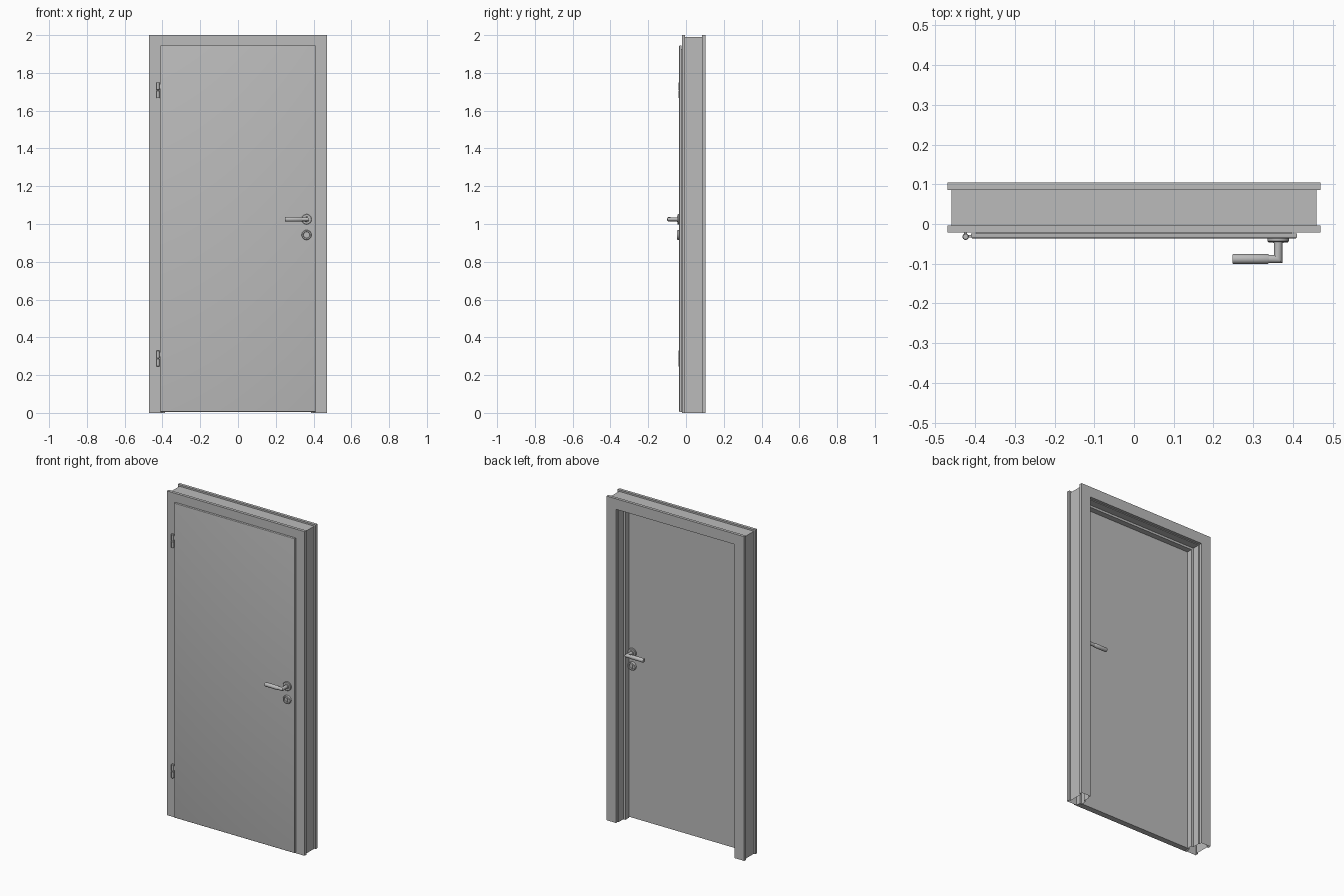
import bpy, bmesh, math

if "Cube" in bpy.data.objects:
    bpy.data.objects.remove(bpy.data.objects["Cube"])


def material(name, rgb):
    m = bpy.data.materials.new(name)
    m.diffuse_color = (*rgb, 1)
    m.use_nodes = True
    m.node_tree.nodes["Principled BSDF"].inputs["Base Color"].default_value = m.diffuse_color
    return m


GREY = material("plain grey", (0.5, 0.5, 0.5))


def add_object(name, bm):
    bmesh.ops.recalc_face_normals(bm, faces=bm.faces[:])
    me = bpy.data.meshes.new(name)
    bm.to_mesh(me)
    bm.free()
    me.materials.append(GREY)
    ob = bpy.data.objects.new(name, me)
    bpy.context.collection.objects.link(ob)
    return ob


def loft(name, rings, caps=True):
    """Bridge a list of equal-length point rings."""
    bm = bmesh.new()
    vs = [[bm.verts.new(p) for p in ring] for ring in rings]
    n = len(vs[0])
    for a, b in zip(vs, vs[1:]):
        for i in range(n):
            j = (i + 1) % n
            bm.faces.new((a[i], a[j], b[j], b[i]))
    if caps:
        bm.faces.new(vs[0])
        bm.faces.new(vs[-1])
    return add_object(name, bm)


def circle(r, n=32):
    return [(r * math.cos(2 * math.pi * i / n), r * math.sin(2 * math.pi * i / n)) for i in range(n)]


def box(name, x0, x1, y0, y1, z0, z1):
    rect = [(x0, y0), (x1, y0), (x1, y1), (x0, y1)]
    return loft(name, [[(x, y, z) for x, y in rect] for z in (z0, z1)])


def turned(name, x, z, base, s, profile):
    """Round part turned about the y axis; profile is (radius, height)."""
    return loft(name, [[(x + u, base + s * h, z + w) for u, w in circle(r)] for r, h in profile])


# Frame: one section (inset, y) swept up, across and down with mitred corners
section = [(0, -0.022), (0, -0.004), (0.01, -0.004), (0.01, 0.086), (0, 0.086), (0, 0.104),
           (0.065, 0.104), (0.065, 0.086), (0.07, 0.086), (0.07, 0.04), (0.084, 0.04),
           (0.084, 0.005), (0.07, 0.005), (0.07, -0.022)]
loft("door_frame", [[(sx * (0.47 - d), y, top * (2 - d)) for d, y in section]
                    for sx, top in ((-1, 0), (-1, 1), (1, 1), (1, 0))], caps=False)

# Rebated door leaf: inner body and overlapping front with softened edges
FRONT, BACK = -0.036, 0.003
box("door_leaf", -0.396, 0.396, -0.024, BACK, 0.005, 1.926)
lip = box("door_front", -0.411, 0.411, FRONT, -0.0235, 0.005, 1.946)
bm = bmesh.new()
bm.from_mesh(lip.data)
edges = [e for e in bm.edges if all(v.co.y < FRONT + 0.001 for v in e.verts)]
bmesh.ops.bevel(bm, geom=edges, offset=0.004, segments=3, affect='EDGES', profile=0.5)
bm.to_mesh(lip.data)
bm.free()

# Handle sets, s points away from the door face
HX, HZ, KZ = 0.363, 1.025, 0.942
for side, base, s in (("front", FRONT, -1), ("back", BACK, 1)):
    turned(side + "_handle_rose", HX, HZ, base, s,
           [(0.027, 0), (0.027, 0.007), (0.025, 0.009), (0.014, 0.009), (0.013, 0.012)])
    # neck turning into the lever
    yc = base + s * 0.052
    ring = circle(0.0105)
    loft(side + "_handle_neck", [
        [(HX + u, base + s * 0.008, HZ + w) for u, w in ring],
        [(HX + u, yc + s * u, HZ + w) for u, w in ring],
        [(0.335, yc + s * u, HZ + w) for u, w in ring]])
    # thicker grip
    loft(side + "_handle_grip", [[(x, yc + s * u, HZ + w) for u, w in circle(r)]
                                 for x, r in ((0.339, 0.0115), (0.337, 0.0125), (0.251, 0.0125),
                                              (0.249, 0.0118), (0.248, 0.0105))])
    # lock rose with recessed centre and lock cylinder
    turned(side + "_lock_rose", HX, KZ, base, s,
           [(0.026, 0), (0.026, 0.008), (0.024, 0.011), (0.018, 0.011), (0.016, 0.006)])
    turned(side + "_lock_cylinder", HX, KZ + 0.004, base, s, [(0.0075, 0.005), (0.0075, 0.010)])
    ys = sorted((base + s * 0.005, base + s * 0.0095))
    box(side + "_lock_lower", HX - 0.004, HX + 0.004, *ys, KZ - 0.012, KZ + 0.002)

# Hinges: two knuckles and a small arm each
for name, z in (("lower", 0.288), ("upper", 1.708)):
    for part, z0, z1 in (("bottom", z - 0.042, z - 0.001), ("top", z + 0.001, z + 0.042)):
        rings = ((z0, 0.0065), (z0 + 0.002, 0.008), (z1 - 0.002, 0.008), (z1, 0.0065))
        loft(f"{name}_hinge_{part}", [[(-0.424 + u, -0.032 + w, h) for u, w in circle(r, 24)]
                                      for h, r in rings])
    box(name + "_hinge_door_arm", -0.424, -0.408, -0.034, -0.028, z + 0.008, z + 0.034)
    box(name + "_hinge_frame_arm", -0.428, -0.420, -0.032, -0.020, z - 0.034, z - 0.008)

# Smooth round parts, keep edges sharp
for ob in bpy.context.collection.objects:
    ob.select_set(True)
    bpy.context.view_layer.objects.active = ob
bpy.ops.object.shade_smooth_by_angle(angle=math.radians(35))
